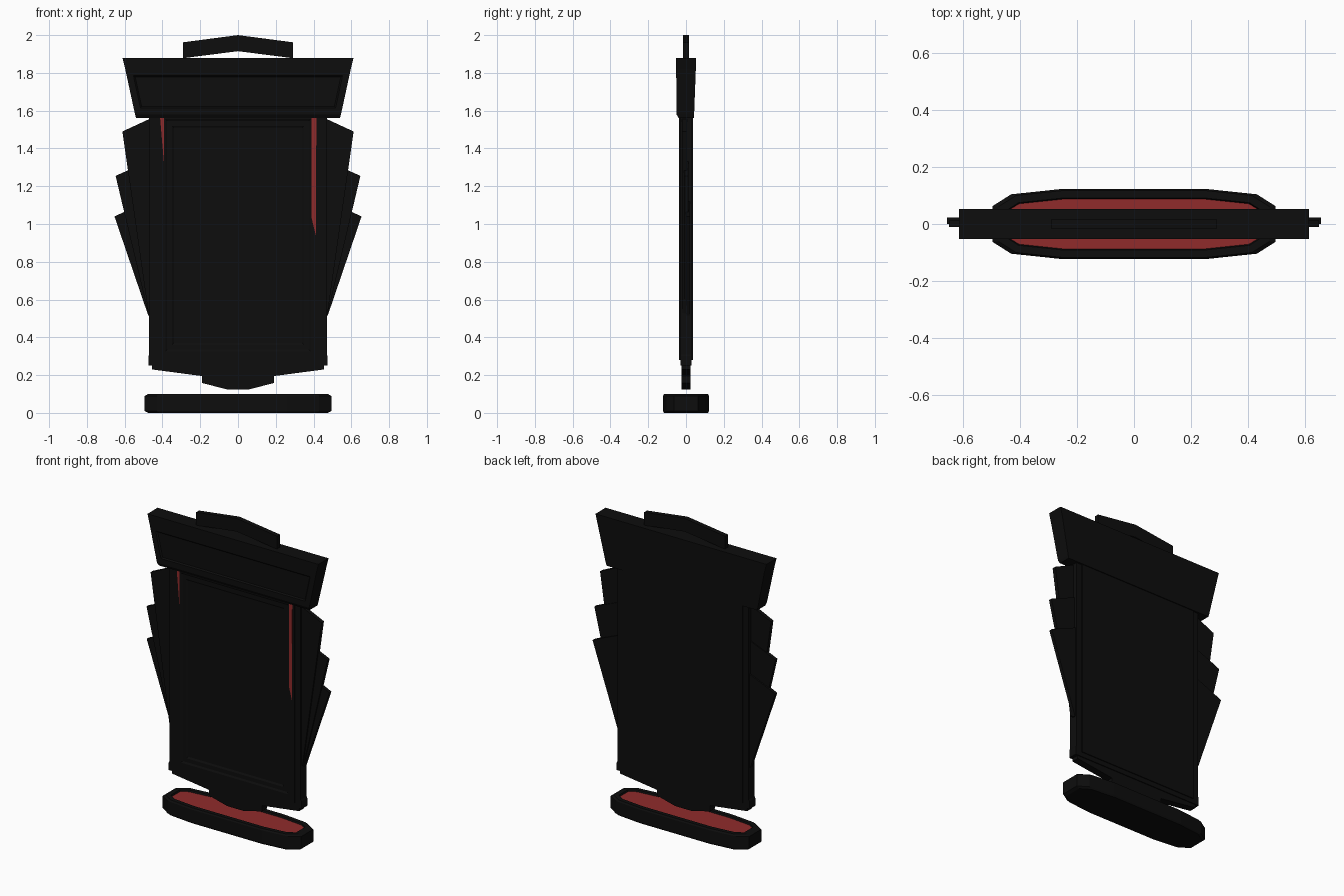
import bpy, bmesh

if "Cube" in bpy.data.objects:
    bpy.data.objects.remove(bpy.data.objects["Cube"])


def material(name, rgb):
    m = bpy.data.materials.new(name)
    m.diffuse_color = (*rgb, 1)
    m.use_nodes = True
    m.node_tree.nodes["Principled BSDF"].inputs["Base Color"].default_value = m.diffuse_color
    return m


BLACK = material("black_metal", (0.004, 0.004, 0.004))
RED = material("red_glow", (0.28, 0.024, 0.024))


def loft(name, rings, mat=BLACK, insets=(), facing=(0, -1, 0), mirror=False, inner=None):
    """Join matching rings of points, then step-inset the face with the given direction."""
    bm = bmesh.new()
    loops = [[bm.verts.new(p) for p in ring] for ring in rings]
    n = len(loops[0])
    for a, b in zip(loops, loops[1:]):
        for i in range(n):
            bm.faces.new((a[i], a[(i + 1) % n], b[(i + 1) % n], b[i]))
    bm.faces.new(loops[0])
    bm.faces.new(loops[-1])
    bmesh.ops.recalc_face_normals(bm, faces=bm.faces[:])
    bm.normal_update()
    if insets:
        face = max((f for f in bm.faces if f.normal.dot(_v(facing)) > 0.9),
                   key=lambda f: f.calc_area())
        for width, depth in insets:
            bmesh.ops.inset_region(bm, faces=[face], thickness=width, use_even_offset=True)
            bmesh.ops.translate(bm, verts=face.verts[:], vec=_v(facing) * depth)
        if inner:
            face.material_index = 1
    me = bpy.data.meshes.new(name)
    bm.to_mesh(me)
    bm.free()
    me.materials.append(mat)
    if inner:
        me.materials.append(inner)
    ob = bpy.data.objects.new(name, me)
    bpy.context.collection.objects.link(ob)
    if mirror:
        ob.modifiers.new("mirror", "MIRROR")
    return ob


def _v(t):
    from mathutils import Vector
    return Vector(t)


def prism(name, pts, y0, y1, **kw):
    return loft(name, [[(x, y, z) for x, z in pts] for y in (y0, y1)], **kw)


def both(half):
    """Complete a right-half outline with its left reflection."""
    return half + [(-x, z) for x, z in reversed(half) if x]


def rect(w, z0, z1):
    return [(-w, z0), (w, z0), (w, z1), (-w, z1)]


# Base: long faceted plinth with a red sunken top
plan = [(0.26, -0.122), (0.43, -0.104), (0.495, -0.063), (0.495, 0.063), (0.43, 0.104), (0.26, 0.122)]
plan = plan + [(-x, y) for x, y in reversed(plan)]
loft("base", [[(x * s, y * s, z) for x, y in plan]
              for s, z in ((0.96, 0), (1, 0.01), (1, 0.09), (0.96, 0.1))],
     insets=((0.026, 0), (0.004, -0.01)), facing=(0, 0, 1), inner=RED)

# Screen body: stepped frame around the recessed display, with rails at the sides
prism("screen_body", rect(0.43, 0.28, 1.6), -0.036, 0.036,
      insets=((0.045, 0), (0.01, -0.006), (0.025, 0), (0.01, -0.006)))
prism("side_rail", [(0.4, 0.25), (0.475, 0.25), (0.475, 0.3), (0.47, 0.31), (0.47, 1.56), (0.4, 1.56)],
      -0.03, 0.03, mirror=True)
prism("bottom_rail", rect(0.475, 0.25, 0.3), -0.03, 0.03)

# Stepped lower foot hovering above the base
prism("lower_foot", both([(0.06, 0.125), (0.19, 0.158), (0.19, 0.195), (0.455, 0.23), (0.455, 0.27)]),
      -0.024, 0.024)

# Red light strips on the front
prism("left_light_strip", [(-0.413, 1.57), (-0.392, 1.32), (-0.392, 1.57)], -0.0375, -0.03, mat=RED)
prism("right_light_strip", [(0.39, 1.57), (0.39, 1.03), (0.412, 0.94), (0.415, 1.57)],
      -0.0375, -0.03, mat=RED)

# Fanned side fins, three overlapping layers
prism("upper_fin", [(0.42, 1.57), (0.46, 1.56), (0.612, 1.49), (0.475, 0.53), (0.42, 0.53)],
      -0.02, 0.005, mirror=True)
prism("middle_fin", [(0.42, 1.35), (0.58, 1.285), (0.648, 1.255), (0.475, 0.525), (0.42, 0.525)],
      -0.01, 0.012, mirror=True)
prism("lower_fin", [(0.42, 1.14), (0.6, 1.065), (0.654, 1.04), (0.475, 0.515), (0.42, 0.515)],
      0.0, 0.022, mirror=True)

# Header sign: flared box with a recessed front
sections = ((1.56, 0.54, -0.038, 0.042), (1.58, 0.545, -0.05, 0.043),
            (1.82, 0.597, -0.052, 0.052), (1.88, 0.612, -0.052, 0.052))
loft("header", [[(-w, a, z), (w, a, z), (w, b, z), (-w, b, z)] for z, w, a, b in sections],
     insets=((0.035, 0), (0.008, -0.008)))

# Chevron crest on top
prism("crest", both([(0, 1.915), (0.29, 1.878), (0.29, 1.962), (0, 2.0)])[:5] + [(-0.29, 1.878)],
      -0.015, 0.015)
